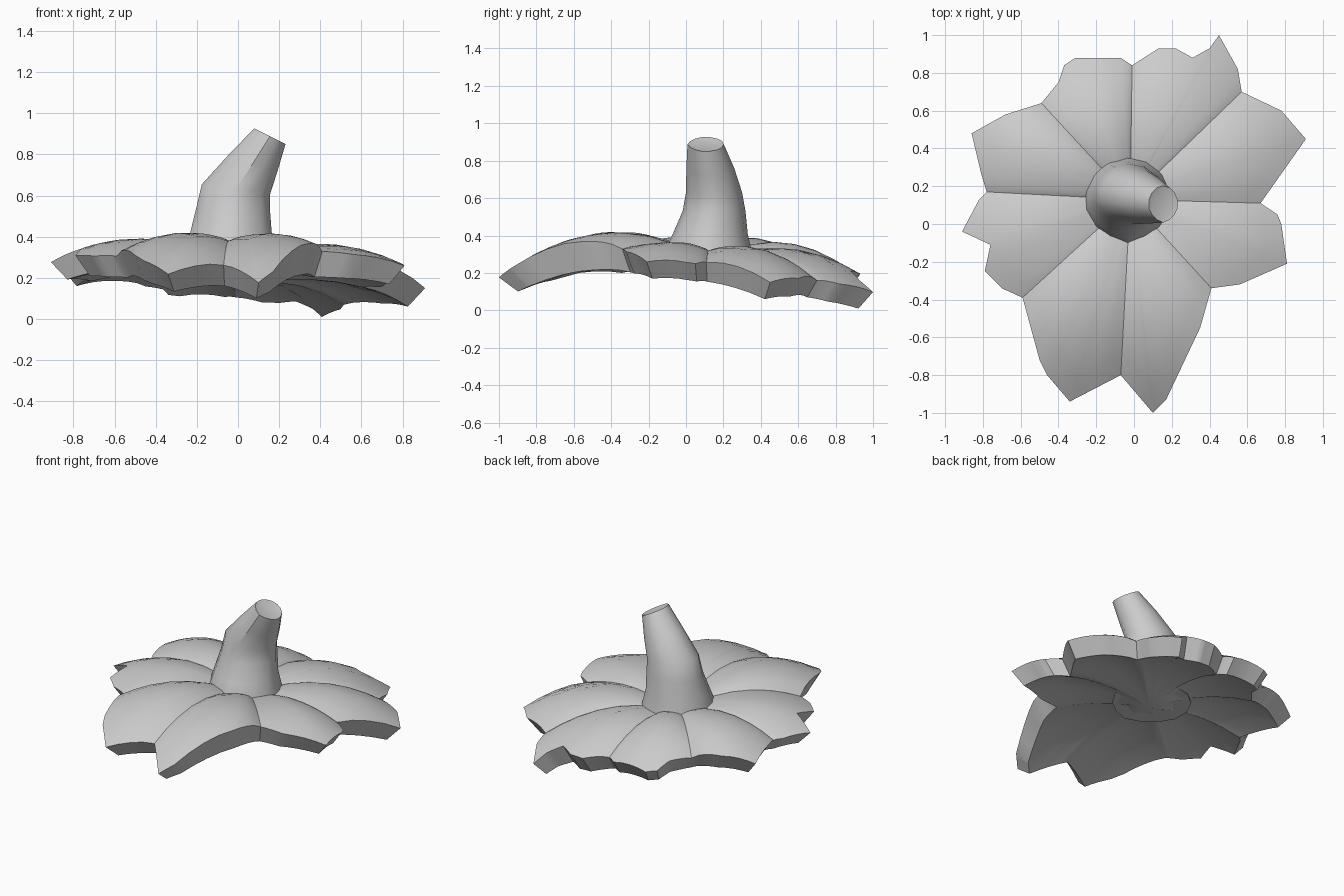
import bpy, bmesh
from math import sin, cos, pi, atan2
from mathutils import Vector

cube = bpy.data.objects.get("Cube")
if cube:
    bpy.data.objects.remove(cube)

mat = bpy.data.materials.new("plain grey")
mat.use_nodes = True
GREY = (0.6, 0.6, 0.6, 1)
mat.diffuse_color = GREY
mat.node_tree.nodes["Principled BSDF"].inputs["Base Color"].default_value = GREY


def finish(bm, name, angle):
    bmesh.ops.recalc_face_normals(bm, faces=bm.faces)
    mesh = bpy.data.meshes.new(name)
    bm.to_mesh(mesh)
    bm.free()
    mesh.materials.append(mat)
    obj = bpy.data.objects.new(name, mesh)
    bpy.context.collection.objects.link(obj)
    bpy.ops.object.select_all(action='DESELECT')
    obj.select_set(True)
    bpy.context.view_layer.objects.active = obj
    bpy.ops.object.shade_smooth_by_angle(angle=angle)


def bridge(bm, a, b):
    n = len(a)
    for i in range(n):
        j = (i + 1) % n
        bm.faces.new((a[i], a[j], b[j], b[i]))


def fan(bm, ring, tip):
    for i in range(len(ring)):
        bm.faces.new((ring[i], ring[(i + 1) % len(ring)], tip))


# Petals: tip height, arch, then outline from one seam towards the next
PETALS = [
    (.15, .14, [(.67, .11), (.91, .45), (.78, .6)]),
    (.1, .15, [(.57, .7), (.55, .82), (.45, 1), (.4, .93), (.31, .88), (.22, .93), (.13, .93)]),
    (.2, .14, [(-.01, .84), (-.07, .88), (-.31, .88), (-.37, .84), (-.4, .75)]),
    (.25, .14, [(-.49, .64), (-.68, .58), (-.86, .48), (-.81, .27)]),
    (.29, .12, [(-.78, .17), (-.82, .13), (-.91, -.04), (-.76, -.11), (-.79, -.25), (-.7, -.34)]),
    (.23, .18, [(-.59, -.39), (-.5, -.72), (-.46, -.8), (-.34, -.94)]),
    (.2, .19, [(-.07, -.8), (.1, -1), (.17, -.93), (.35, -.55)]),
    (.26, .11, [(.41, -.34), (.56, -.32), (.81, -.21), (.78, 0), (.76, .05)]),
]
CENTRE = Vector((-.02, .13))
TOP, UNDER = .25, .15
INSET = .91
SPLIT = 4
COUNT = len(PETALS)


def shape(k):
    """Tip height, arch and reach of petal k."""
    tip, arch, pts = PETALS[k % COUNT]
    return Vector((tip, arch, max((Vector(p) - CENTRE).length for p in pts)))


def bearing(p, start):
    d = Vector(p) - CENTRE
    return (atan2(d.y, d.x) - start) % (2 * pi)


# Rim samples: position, blended petal shape, puffiness (0 on seams, 1 mid petal)
rim = []
for k, (tip, arch, pts) in enumerate(PETALS):
    end = PETALS[(k + 1) % COUNT][2][0]
    start = bearing(pts[0], 0)
    span = bearing(end, start)
    line = [Vector(p) for p in pts + [end]]
    for n, (a, b) in enumerate(zip(line, line[1:])):
        for s in range(SPLIT):
            p = a.lerp(b, s / SPLIT)
            u = bearing(p, start) / span if n + s else 0
            puff = max(0, sin(pi * u)) ** .75
            seam = (shape(k) + shape(k - 1 if u < .5 else k + 1)) / 2
            rim.append((p, seam.lerp(shape(k), puff), puff))


def arched(q, middle, tip, arch, reach, groove):
    s = (q - CENTRE).length / reach
    return middle + (tip - middle) * s + 4 * arch * s * (1 - s) - groove * s


def make_ring(bm, t, under):
    ring = []
    for p, (tip, arch, reach), puff in rim:
        if under:
            q = CENTRE.lerp(p, t * INSET)
            z = arched(q, UNDER, tip - .09, arch * .6, reach * INSET, .04 * (1 - puff))
        else:
            q = CENTRE.lerp(p, t)
            z = arched(q, TOP, tip, arch, reach, .08 * (1 - puff))
        ring.append(bm.verts.new((*q, z)))
    return ring


# Cap of joined petals: arched top, slanted rim, hollow underside
bm = bmesh.new()
rings = [make_ring(bm, t, False) for t in (.15, .3, .45, .6, .75, .88, 1)]
rings += [make_ring(bm, t, True) for t in (1, .8, .6, .4, .2)]
for a, b in zip(rings, rings[1:]):
    bridge(bm, a, b)
fan(bm, rings[0], bm.verts.new((*CENTRE, TOP)))
fan(bm, rings[-1], bm.verts.new((*CENTRE, UNDER)))
finish(bm, "petal_cap", .6)

# Stem: leaning tapered tube with a ridge at the front and a cut end
SECTIONS = [  # x, y, z, radius x, radius y, slope
    (-.035, .12, .2, .25, .25, 0),
    (-.035, .12, .32, .23, .23, 0),
    (-.035, .13, .41, .205, .2, 0),
    (-.025, .15, .53, .185, .168, 0),
    (-.01, .15, .63, .17, .15, -.15),
    (.075, .13, .76, .12, .128, -.36),
    (.155, .105, .888, .078, .097, -.5),
    (.153, .105, .882, .055, .07, -.5),
]
SIDES = 14
bm = bmesh.new()
rings = []
for x, y, z, rx, ry, slope in SECTIONS:
    ring = []
    for i in range(SIDES):
        a = 2 * pi * i / SIDES - pi / 2
        r = .95 if min(i, SIDES - i) in (1, 2) else 1
        dx = rx * r * cos(a)
        ring.append(bm.verts.new((x + dx, y + ry * r * sin(a), z + slope * dx)))
    rings.append(ring)
for a, b in zip(rings, rings[1:]):
    bridge(bm, a, b)
bm.faces.new(rings[0])
bm.faces.new(rings[-1])
finish(bm, "stem", .6)
